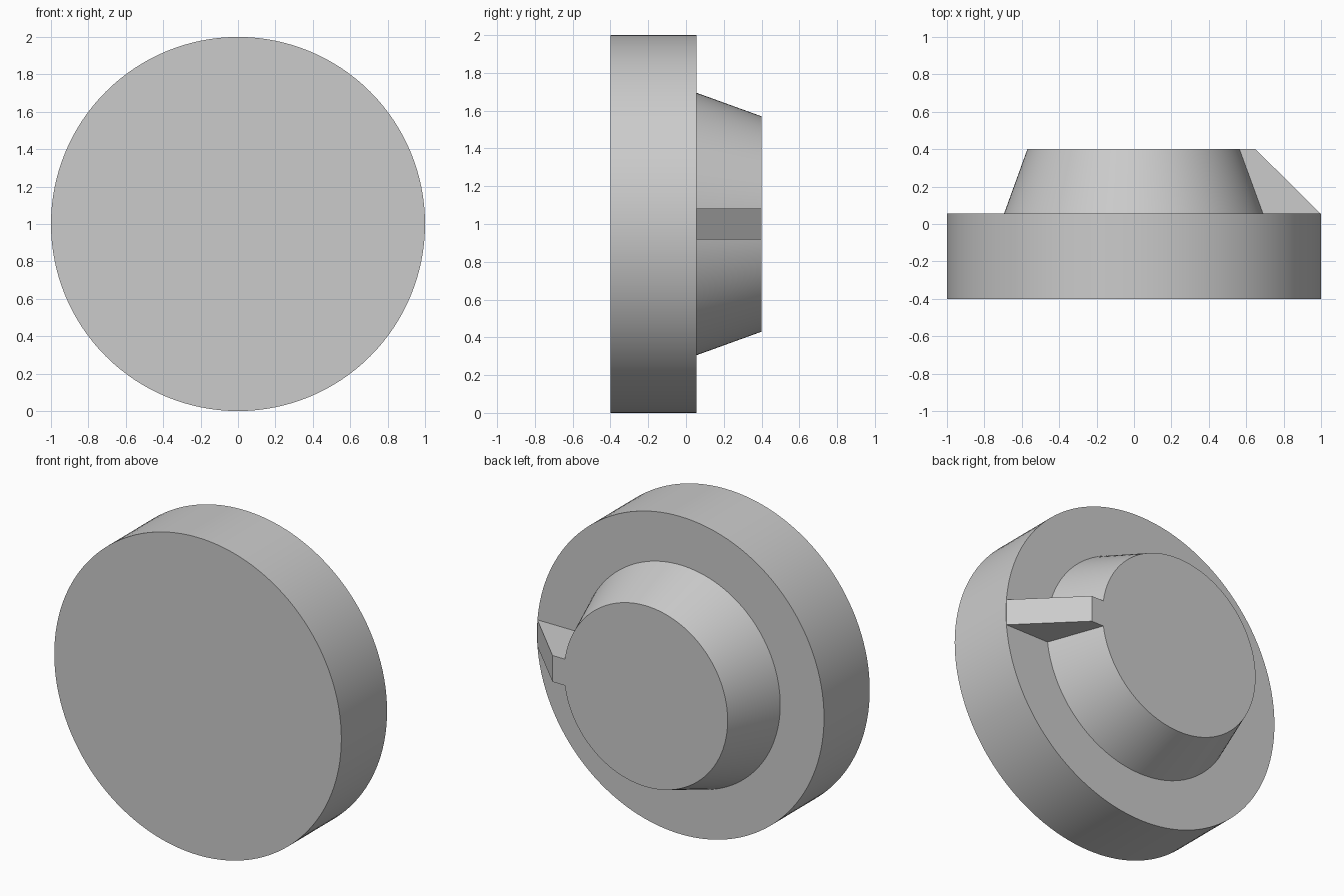
import bpy
import bmesh
from math import pi, radians
from mathutils import Matrix

cube = bpy.data.objects.get("Cube")
if cube:
    bpy.data.objects.remove(cube, do_unlink=True)

FRONT, STEP, BACK = -0.4, 0.055, 0.4   # depths along y
CENTRE_Z = 1.0
SEGMENTS = 128

grey = bpy.data.materials.new("plain grey")
grey.use_nodes = True
colour = (0.6, 0.6, 0.6, 1.0)
grey.diffuse_color = colour
grey.node_tree.nodes["Principled BSDF"].inputs["Base Color"].default_value = colour


def add_object(name, bm):
    bmesh.ops.recalc_face_normals(bm, faces=bm.faces)
    mesh = bpy.data.meshes.new(name)
    bm.to_mesh(mesh)
    bm.free()
    mesh.materials.append(grey)
    obj = bpy.data.objects.new(name, mesh)
    bpy.context.collection.objects.link(obj)
    return obj


def disc(name, r_front, r_back, y_front, y_back):
    """Round part with its axis along y."""
    bm = bmesh.new()
    place = Matrix.Translation((0, (y_front + y_back) / 2, CENTRE_Z))
    bmesh.ops.create_cone(bm, cap_ends=True, segments=SEGMENTS,
                          radius1=r_front, radius2=r_back, depth=y_back - y_front,
                          matrix=place @ Matrix.Rotation(-pi / 2, 4, 'X'))
    return add_object(name, bm)


def prism(name, outline, half_height):
    """Outline in x and y, extruded along z about the centre height."""
    bm = bmesh.new()
    base = bm.faces.new([bm.verts.new((x, y, CENTRE_Z - half_height)) for x, y in outline])
    top = bmesh.ops.extrude_face_region(bm, geom=[base])
    verts = [v for v in top["geom"] if isinstance(v, bmesh.types.BMVert)]
    bmesh.ops.translate(bm, verts=verts, vec=(0, 0, 2 * half_height))
    return add_object(name, bm)


def activate(obj):
    bpy.ops.object.select_all(action='DESELECT')
    obj.select_set(True)
    bpy.context.view_layer.objects.active = obj


# Wide base disc and tapered grip
base_disc = disc("base_disc", 1.0, 1.0, FRONT, STEP)
grip = disc("tapered_grip", 0.695, 0.57, STEP, BACK)

# Sloping pointer on the left, merged into the grip
pointer = prism("pointer", [(0.3, STEP), (0.997, STEP), (0.65, BACK), (0.3, BACK)], 0.083)
pointer.hide_render = True
activate(grip)
union = grip.modifiers.new("pointer_union", 'BOOLEAN')
union.operation = 'UNION'
union.solver = 'EXACT'
union.object = pointer
bpy.ops.object.modifier_apply(modifier=union.name)
bpy.data.objects.remove(pointer, do_unlink=True)

# Smooth round walls with sharp rims
for part in (base_disc, grip):
    activate(part)
    bpy.ops.object.shade_smooth_by_angle(angle=radians(15))
